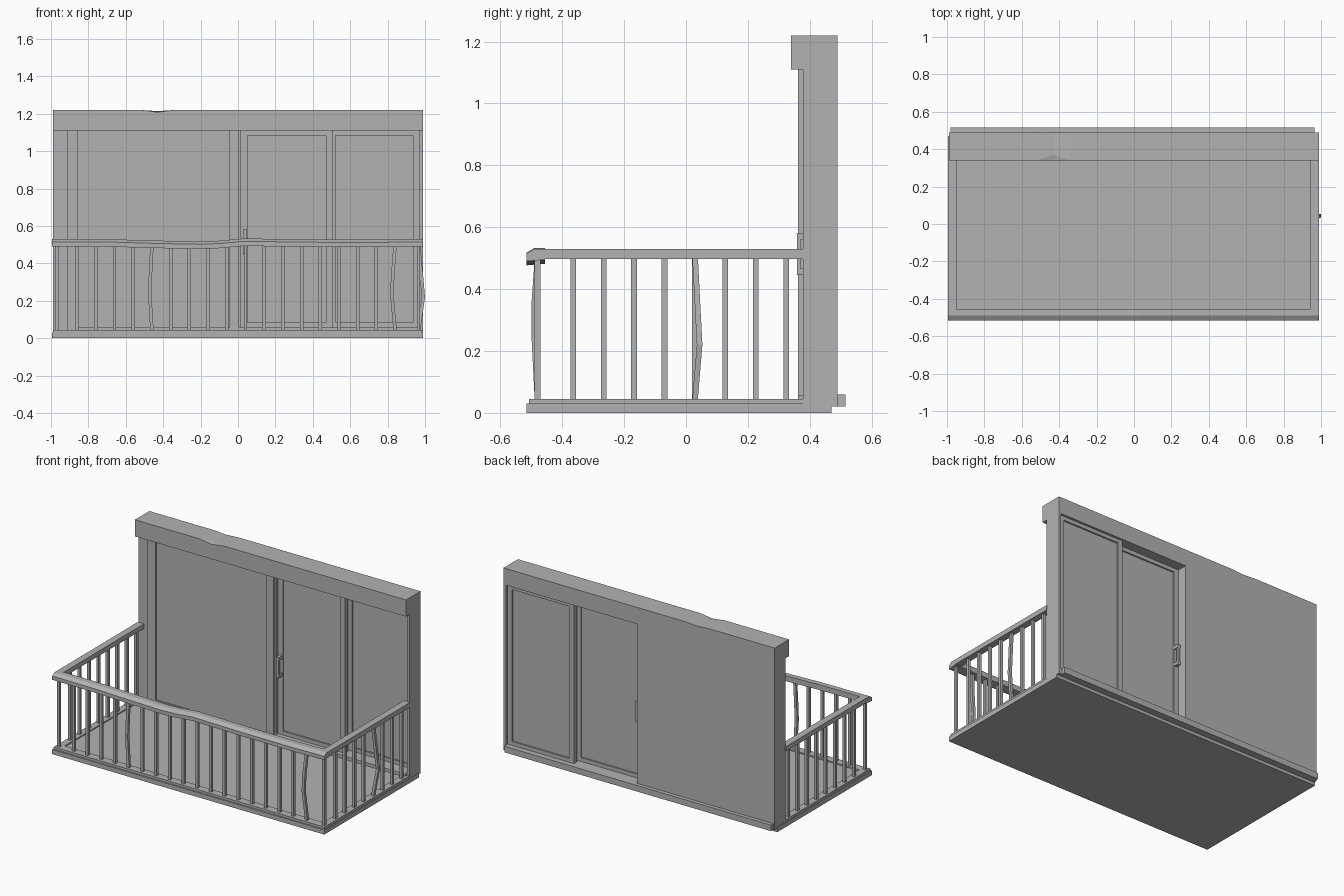
import bpy, bmesh
from mathutils import Vector

cube = bpy.data.objects.get("Cube")
if cube:
    bpy.data.objects.remove(cube)

grey = bpy.data.materials.new("plain_grey")
grey.use_nodes = True
grey.diffuse_color = (0.45, 0.45, 0.45, 1)
grey.node_tree.nodes["Principled BSDF"].inputs["Base Color"].default_value = (0.45, 0.45, 0.45, 1)


def finish(name, bm):
    bmesh.ops.recalc_face_normals(bm, faces=bm.faces)
    mesh = bpy.data.meshes.new(name)
    bm.to_mesh(mesh)
    bm.free()
    mesh.materials.append(grey)
    obj = bpy.data.objects.new(name, mesh)
    bpy.context.collection.objects.link(obj)
    return obj


def loft(name, rings):
    """Join equal-sided rings of points into a capped solid."""
    bm = bmesh.new()
    loops = [[bm.verts.new(p) for p in ring] for ring in rings]
    n = len(loops[0])
    for a, b in zip(loops, loops[1:]):
        for i in range(n):
            j = (i + 1) % n
            bm.faces.new((a[i], a[j], b[j], b[i]))
    bm.faces.new(loops[0])
    bm.faces.new(loops[-1])
    return finish(name, bm)


def box(name, x0, x1, y0, y1, z0, z1):
    return loft(name, [[(x0, y0, z), (x1, y0, z), (x1, y1, z), (x0, y1, z)] for z in (z0, z1)])


def along_x(name, profile, stations):
    """Sweep a y-z profile along x; each station is (x, z shift)."""
    return loft(name, [[(x, y, z + dz) for y, z in profile] for x, dz in stations])


def post(name, path, half=0.009):
    corners = ((-half, -half), (half, -half), (half, half), (-half, half))
    return loft(name, [[Vector(p) + Vector((a, b, 0)) for a, b in corners] for p in path])


L, R = -0.99, 0.988

# Floor slab with a stepped edge and a shallow curb
box("floor_slab", -0.995, 0.99, -0.515, 0.47, 0, 0.03)
for name, x0, x1 in (("curb_right", -0.99, -0.945), ("curb_left", 0.94, 0.985)):
    box(name, x0, x1, -0.507, 0.4, 0.03, 0.045)
box("curb_front", -0.945, 0.94, -0.507, -0.455, 0.03, 0.045)
box("floor_deck", -0.945, 0.94, -0.455, 0.4, 0.03, 0.037)

# Wall around the door opening
box("solid_wall", L, 0.015, 0.378, 0.49, 0.02, 1.11)
box("door_jamb", 0.97, R, 0.378, 0.49, 0.02, 1.11)
box("threshold", 0.015, 0.97, 0.378, 0.49, 0.02, 0.058)
box("back_sill", -0.98, 0.965, 0.485, 0.515, 0.02, 0.06)

# Header beam with a chipped front edge
chip = {-0.43: (0.03, 0.012)}
rings = []
for x in (L, -0.52, -0.43, -0.34, R):
    dy, dz = chip.get(x, (0, 0))
    rings.append([(x, 0.34, 1.11), (x, 0.49, 1.11), (x, 0.49, 1.22 - dz / 2),
                  (x, 0.34 + dy, 1.22 - dz / 2), (x, 0.34, 1.22 - dz)])
loft("header_beam", rings)


# Framed sliding panels
def panel(name, x0, x1, y0, y1, stile, rail):
    z0, z1 = 0.058, 1.11
    box(name + "_stile_a", x0, x0 + stile, y0, y1, z0, z1)
    box(name + "_stile_b", x1 - stile, x1, y0, y1, z0, z1)
    box(name + "_rail_bottom", x0 + stile, x1 - stile, y0, y1, z0, z0 + rail)
    box(name + "_rail_top", x0 + stile, x1 - stile, y0, y1, z1 - rail, z1)
    mid = (y0 + y1) / 2
    box(name + "_pane", x0 + stile, x1 - stile, mid - 0.005, mid + 0.005, z0 + rail, z1 - rail)


panel("inner_door", 0.015, 0.505, 0.395, 0.425, 0.035, 0.025)
panel("outer_door", 0.485, 0.97, 0.445, 0.475, 0.035, 0.025)
box("fixed_stile_right", -0.915, -0.855, 0.362, 0.38, 0.045, 1.11)
box("fixed_stile_left", -0.045, 0.005, 0.362, 0.38, 0.045, 1.11)
box("fixed_panel", -0.855, -0.045, 0.371, 0.38, 0.045, 1.11)
box("front_track", -0.915, 0.97, 0.362, 0.38, 0.03, 0.058)

# Door handles on both faces
for side, face, out in (("front", 0.396, 0.358), ("back", 0.424, 0.458)):
    lo, hi = sorted((face, out))
    grip = sorted((out, out + (0.012 if out < face else -0.012)))
    box(side + "_handle_grip", 0.03, 0.046, *grip, 0.455, 0.57)
    for z in (0.445, 0.56):
        box(side + "_handle_foot", 0.028, 0.048, lo, hi, z, z + 0.022)

# Railing: sagging front rail and straight side rails
rail_profile = [(-0.515, 0.49), (-0.455, 0.495), (-0.455, 0.53), (-0.49, 0.53), (-0.515, 0.515)]
sag = [(-0.995, 0), (-0.65, -0.002), (-0.45, -0.008), (-0.2, -0.013), (-0.1, -0.009),
       (0.03, 0.003), (0.4, -0.002), (0.75, -0.003), (0.93, 0), (0.99, 0)]
along_x("front_handrail", rail_profile, sag)
for name, x0, x1 in (("right_handrail", -0.995, -0.95), ("left_handrail", 0.945, 0.99)):
    box(name, x0, x1, -0.46, 0.38, 0.498, 0.53)

# Balusters, a few of them bent
bends = {4: (-0.012, 0), 17: (-0.018, -0.01)}
for i in range(18):
    x = -0.86 + 0.1 * i
    dx, dy = bends.get(i, (0, 0))
    path = [(x, -0.48, 0.04), (x, -0.48, 0.5)]
    if dx:
        path[1:1] = [(x + dx, -0.48 + dy, 0.24), (x + dx * 0.6, -0.48 + dy, 0.36)]
    post("front_baluster", path)
for x in (-0.97, 0.965):
    post("corner_baluster", [(x, -0.48, 0.04), (x, -0.48, 0.5)])
    for i in range(8):
        y = -0.365 + 0.0985 * i
        path = [(x, y, 0.04), (x, y, 0.51)]
        if i == 4 and x > 0:
            path.insert(1, (x + 0.026, y + 0.015, 0.22))
        post("side_baluster", path)
